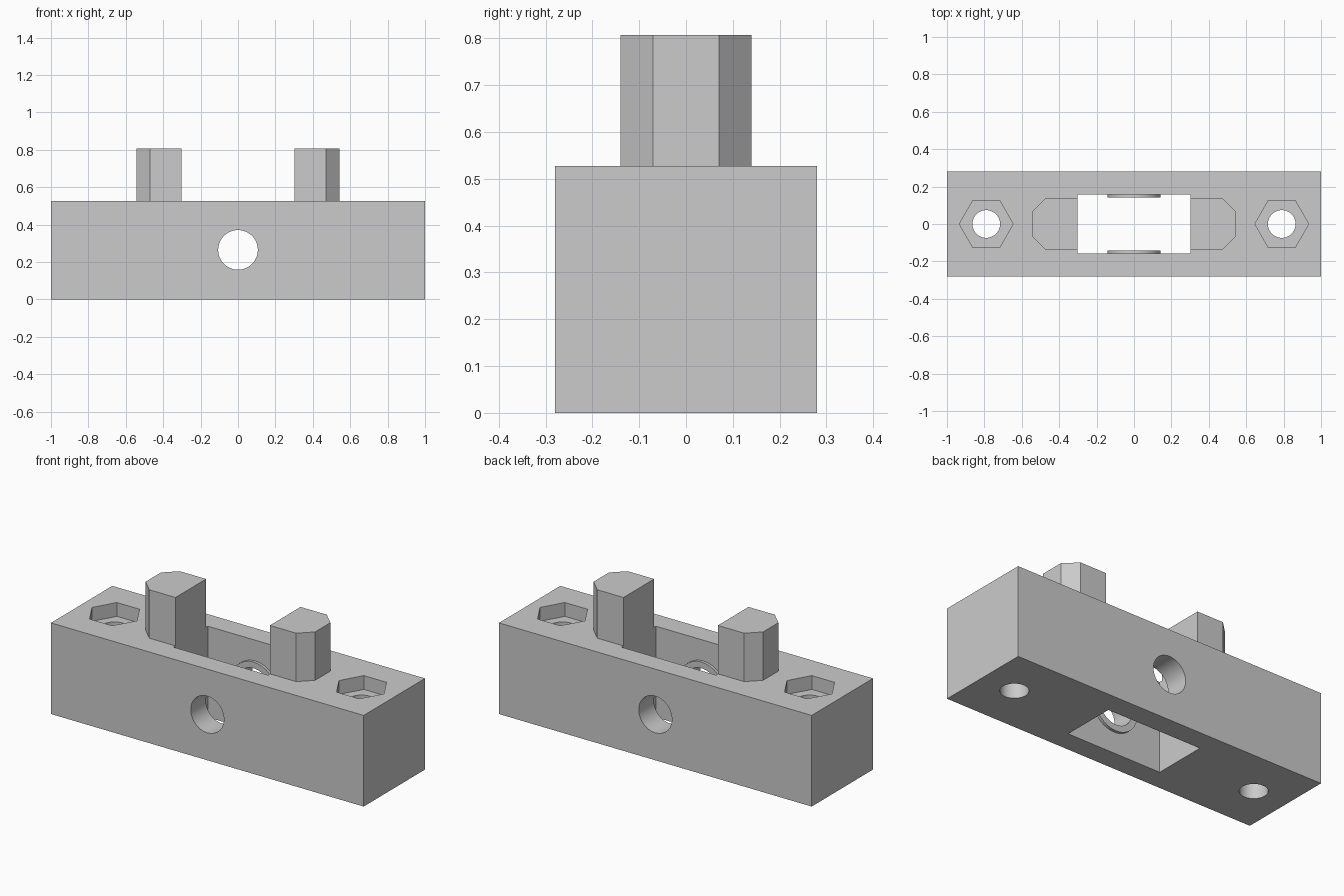
import bpy, bmesh, math
from mathutils import Matrix, Vector

default = bpy.data.objects.get("Cube")
if default:
    bpy.data.objects.remove(default, do_unlink=True)

grey = bpy.data.materials.new("light_grey")
grey.use_nodes = True
colour = (0.6, 0.6, 0.6, 1)
grey.diffuse_color = colour
grey.node_tree.nodes["Principled BSDF"].inputs["Base Color"].default_value = colour

HEIGHT, SLOT_X, SLOT_Y, BORE_Z = 0.527, 0.302, 0.158, 0.265


def make(name, bm):
    bmesh.ops.recalc_face_normals(bm, faces=bm.faces)
    mesh = bpy.data.meshes.new(name)
    bm.to_mesh(mesh)
    bm.free()
    obj = bpy.data.objects.new(name, mesh)
    bpy.context.collection.objects.link(obj)
    mesh.materials.append(grey)
    return obj


def box(name, size, centre):
    bm = bmesh.new()
    bmesh.ops.create_cube(bm, size=1, matrix=Matrix.Translation(centre) @ Matrix.Diagonal((*size, 1)))
    return make(name, bm)


def prism(name, radius, depth, centre, sides=64, along_y=False):
    turn = Matrix.Rotation(math.pi / 2, 4, "X") if along_y else Matrix()
    bm = bmesh.new()
    bmesh.ops.create_cone(bm, cap_ends=True, segments=sides, radius1=radius, radius2=radius,
                          depth=depth, matrix=Matrix.Translation(centre) @ turn)
    return make(name, bm)


def cut(target, cutter):
    mod = target.modifiers.new(cutter.name, "BOOLEAN")
    mod.operation = "DIFFERENCE"
    mod.solver = "EXACT"
    mod.object = cutter
    bpy.ops.object.select_all(action="DESELECT")
    bpy.context.view_layer.objects.active = target
    target.select_set(True)
    bpy.ops.object.modifier_apply(modifier=mod.name)


def smooth(obj):
    bpy.ops.object.select_all(action="DESELECT")
    bpy.context.view_layer.objects.active = obj
    obj.select_set(True)
    bpy.ops.object.shade_smooth_by_angle(angle=math.radians(30))


# Housing block with central slot, cross bore, bolt holes and nut pockets
block = box("housing_block", (2, 0.56, HEIGHT), (0, 0, HEIGHT / 2))
cutters = [box("slot_cutter", (2 * SLOT_X, 2 * SLOT_Y, 2), (0, 0, 0.3)),
           prism("bore_cutter", 0.106, 2, (0, 0, BORE_Z), along_y=True)]
for side in (-1, 1):
    cutters.append(prism("bolt_hole_cutter", 0.074, 2, (side * 0.79, 0, 0)))
    pocket = prism("nut_pocket_cutter", 0.144, 0.16, (0, 0, 0), sides=6)
    pocket.data.transform(Matrix.Translation((side * 0.79, 0, HEIGHT)) @ Matrix.Rotation(math.pi / 2, 4, "Z"))
    cutters.append(pocket)
for cutter in cutters:
    cut(block, cutter)
    bpy.data.objects.remove(cutter, do_unlink=True)
smooth(block)

# Upright posts with chamfered outer corners
for side, name in ((1, "left_post"), (-1, "right_post")):
    half = [(SLOT_X, 0.14), (0.47, 0.14), (0.542, 0.07)]
    outline = half + [(x, -y) for x, y in reversed(half)]
    bm = bmesh.new()
    face = bm.faces.new([bm.verts.new((side * x, y, HEIGHT)) for x, y in outline])
    top = bmesh.ops.extrude_face_region(bm, geom=[face], use_keep_orig=True)["geom"]
    bmesh.ops.translate(bm, vec=Vector((0, 0, 0.28)),
                        verts=[v for v in top if isinstance(v, bmesh.types.BMVert)])
    make(name, bm)

# Raised bearing rings around the bore on the slot walls
for side, name in ((-1, "front_bearing_ring"), (1, "back_bearing_ring")):
    ring = prism(name, 0.142, 0.016, (0, side * (SLOT_Y - 0.008), BORE_Z), along_y=True)
    bore = prism("ring_cutter", 0.106, 2, (0, 0, BORE_Z), along_y=True)
    cut(ring, bore)
    bpy.data.objects.remove(bore, do_unlink=True)
    smooth(ring)
